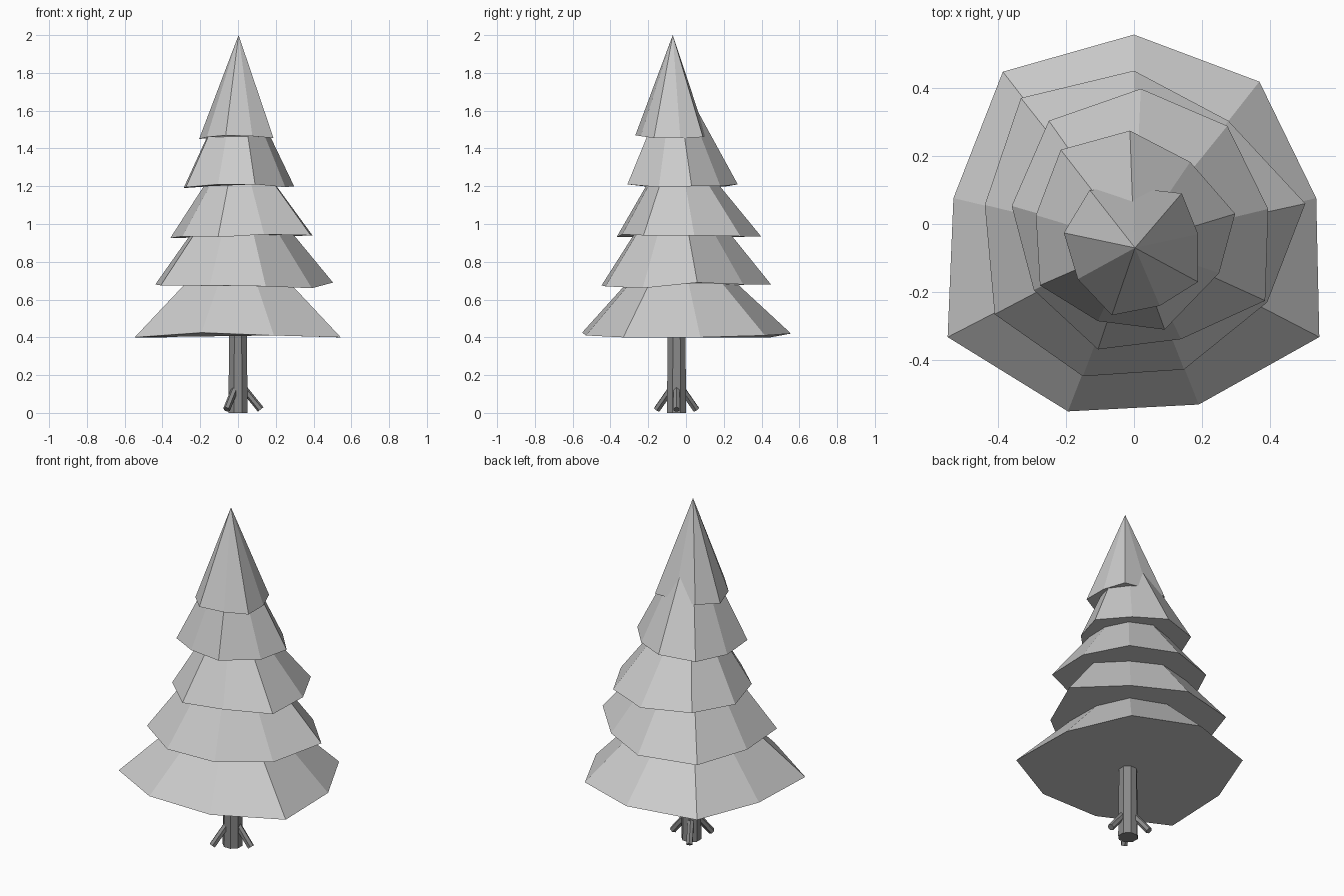
import bpy, bmesh, math
from mathutils import Vector

if "Cube" in bpy.data.objects:
    bpy.data.objects.remove(bpy.data.objects["Cube"])


def material(name, value):
    m = bpy.data.materials.new(name)
    m.diffuse_color = (value, value, value, 1)
    m.use_nodes = True
    m.node_tree.nodes["Principled BSDF"].inputs["Base Color"].default_value = m.diffuse_color
    return m


needle_grey = material("needle_grey", 0.60)
bark_grey = material("bark_grey", 0.25)


def add_object(name, bm, mat):
    bmesh.ops.recalc_face_normals(bm, faces=bm.faces)
    mesh = bpy.data.meshes.new(name)
    bm.to_mesh(mesh)
    bm.free()
    mesh.materials.append(mat)
    obj = bpy.data.objects.new(name, mesh)
    bpy.context.collection.objects.link(obj)
    return obj


def foliage_tier(name, rim, heights, apex):
    """Irregular nine-sided cone with a closed underside."""
    bm = bmesh.new()
    ring = [bm.verts.new((x, y, z)) for (x, y), z in zip(rim, heights)]
    tip = bm.verts.new(apex)
    for i, v in enumerate(ring):
        bm.faces.new((v, ring[(i + 1) % len(ring)], tip))
    bm.faces.new(ring[::-1])
    return add_object(name, bm, needle_grey)


def rod(name, start, end, r1, r2, sides):
    """Tapered prism between two points."""
    a, b = Vector(start), Vector(end)
    turn = (b - a).to_track_quat('Z', 'Y')
    bm = bmesh.new()
    rings = []
    for centre, r in ((a, r1), (b, r2)):
        angles = [math.tau * (i + 0.5) / sides for i in range(sides)]
        rings.append([bm.verts.new(centre + turn @ Vector((r * math.cos(t), r * math.sin(t), 0)))
                      for t in angles])
    for i in range(sides):
        j = (i + 1) % sides
        bm.faces.new((rings[0][i], rings[0][j], rings[1][j], rings[1][i]))
    bm.faces.new(rings[0][::-1])
    bm.faces.new(rings[1])
    return add_object(name, bm, bark_grey)


# Foliage tiers, bottom to top; rims run clockwise from the back
foliage_tier("foliage_bottom",
             [(0, .556), (.368, .418), (.535, .076), (.544, -.332), (.19, -.53),
              (-.194, -.55), (-.547, -.332), (-.53, .076), (-.385, .447)],
             [.42, .41, .40, .40, .41, .425, .40, .40, .40], (0, -.05, .98))
foliage_tier("foliage_low",
             [(0, .45), (.277, .303), (.503, .06), (.391, -.23), (.147, -.427),
              (-.15, -.447), (-.409, -.265), (-.438, .056), (-.332, .37)],
             [.68, .68, .69, .66, .67, .675, .675, .68, .68], (0, -.05, 1.3))
foliage_tier("foliage_middle",
             [(.02, .397), (.274, .288), (.394, .044), (.385, -.225), (.138, -.338),
              (-.106, -.368), (-.294, -.194), (-.359, .053), (-.25, .303)],
             [.935, .935, .94, .94, .945, .93, .935, .925, .94], (0, -.05, 1.48))
foliage_tier("foliage_high",
             [(-.012, .274), (.165, .182), (.297, .03), (.25, -.144), (.09, -.31),
              (-.106, -.285), (-.276, -.18), (-.288, .026), (-.215, .218)],
             [1.21, 1.20, 1.20, 1.195, 1.21, 1.21, 1.195, 1.19, 1.20], (0, -.06, 1.82))
foliage_tier("foliage_top",
             [(0, .106), (.14, .09), (.188, -.03), (.188, -.17), (.076, -.24),
              (-.065, -.268), (-.165, -.162), (-.206, -.026), (-.13, .1)],
             [1.47, 1.46, 1.455, 1.455, 1.465, 1.47, 1.46, 1.45, 1.47], (.003, -.07, 2.0))

# Trunk and its three splayed roots
rod("trunk", (0, -.05, 0), (0, -.05, .5), .055, .05, 8)
for k in range(3):
    a = math.tau * k / 3
    c, s = math.cos(a), math.sin(a)
    rod(f"root_{k + 1}", (.03 * c, -.05 + .03 * s, .13), (.12 * c, -.05 + .12 * s, .018),
        .019, .019, 6)
